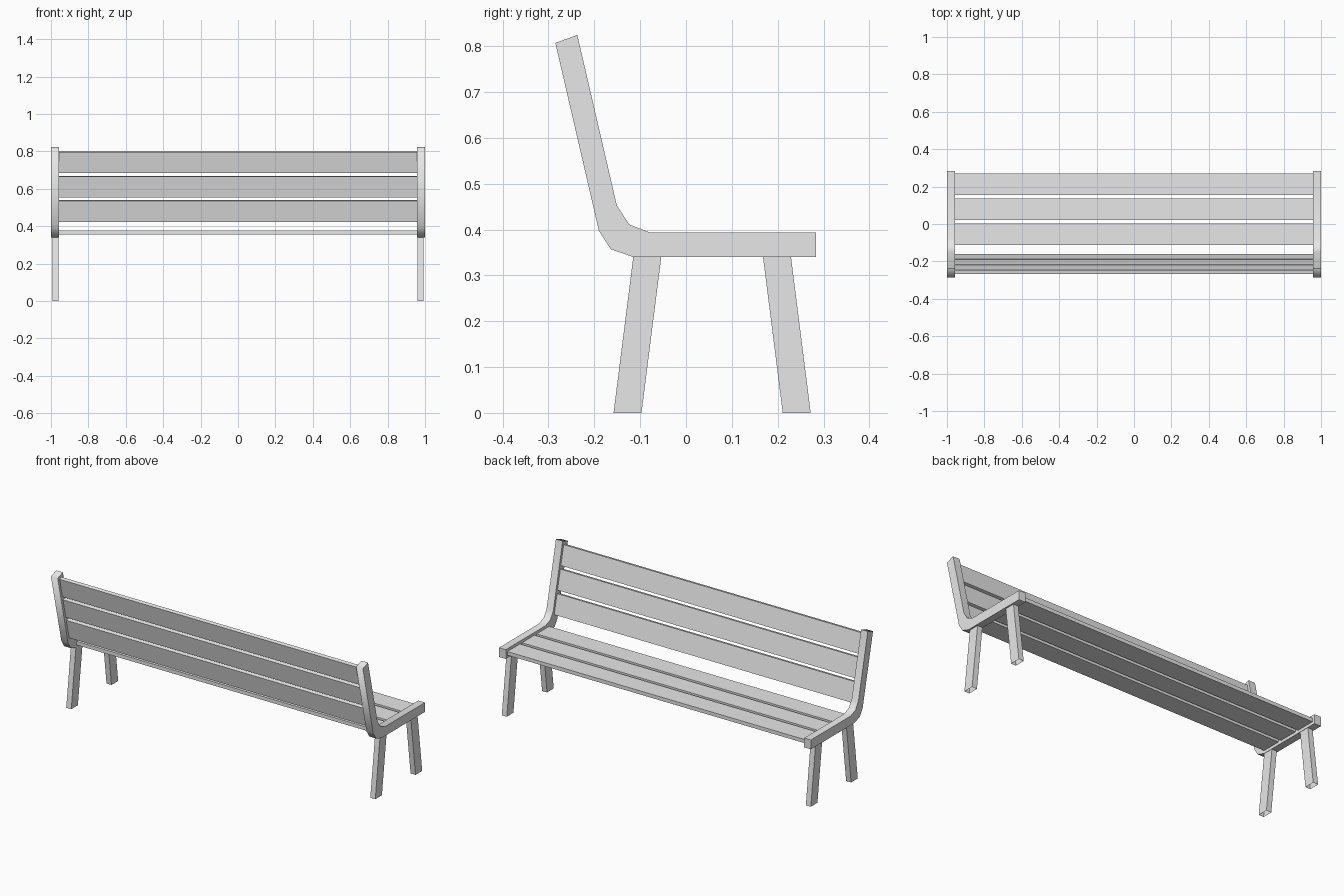
import bpy, bmesh, math
from mathutils import Matrix, Vector

cube = bpy.data.objects.get("Cube")
if cube:
    bpy.data.objects.remove(cube, do_unlink=True)

grey = bpy.data.materials.new("light_grey")
grey.use_nodes = True
grey.diffuse_color = (0.8, 0.8, 0.8, 1)
grey.node_tree.nodes["Principled BSDF"].inputs["Base Color"].default_value = (0.8, 0.8, 0.8, 1)


def finish(name, bm):
    bmesh.ops.recalc_face_normals(bm, faces=bm.faces)
    mesh = bpy.data.meshes.new(name)
    bm.to_mesh(mesh)
    bm.free()
    mesh.materials.append(grey)
    obj = bpy.data.objects.new(name, mesh)
    bpy.context.collection.objects.link(obj)
    return obj


def extrude_profile(name, points, x0, x1, open_bottom=False):
    """Extrude a (y, z) outline along x."""
    bm = bmesh.new()
    face = bm.faces.new([bm.verts.new((x0, y, z)) for y, z in points])
    result = bmesh.ops.extrude_face_region(bm, geom=[face])
    moved = [g for g in result["geom"] if isinstance(g, bmesh.types.BMVert)]
    bmesh.ops.translate(bm, verts=moved, vec=(x1 - x0, 0, 0))
    bmesh.ops.recalc_face_normals(bm, faces=bm.faces)
    if open_bottom:
        ends = [f for f in bm.faces if all(v.co.z < 0.001 for v in f.verts)]
        bmesh.ops.delete(bm, geom=ends, context="FACES_ONLY")
    return finish(name, bm)


def slat(name, y, z, tilt):
    """Long board centred at (y, z), turned about x."""
    bm = bmesh.new()
    bmesh.ops.create_cube(bm, size=1)
    place = (Matrix.Translation(Vector((0, y, z))) @ Matrix.Rotation(tilt, 4, "X")
             @ Matrix.Diagonal((1.916, 0.115, 0.021, 1)))
    bmesh.ops.transform(bm, matrix=place, verts=bm.verts)
    return finish(name, bm)


# Bent side frame: backrest post, rounded corner and seat rail
frame = [(-0.285, 0.807), (-0.237, 0.824), (-0.151, 0.453), (-0.124, 0.411),
         (-0.08, 0.394), (0.284, 0.394), (0.284, 0.34), (-0.115, 0.34),
         (-0.164, 0.357), (-0.19, 0.397)]

for side, s in (("left", 1), ("right", -1)):
    obj = extrude_profile(side + "_side_frame", frame, s * 0.957, s * 1.0)
    bpy.ops.object.select_all(action="DESELECT")
    obj.select_set(True)
    bpy.context.view_layer.objects.active = obj
    bpy.ops.object.shade_smooth_by_angle(angle=math.radians(87))

    # Splayed hollow legs
    for part, top, foot in (("front_leg", 0.168, 0.211), ("back_leg", -0.115, -0.158)):
        outline = [(top, 0.34), (top + 0.061, 0.34), (foot + 0.061, 0), (foot, 0)]
        extrude_profile(f"{side}_{part}", outline, s * 0.959, s * 0.991, True)

# Seat and backrest boards
lean = math.radians(90 + 13.1)
for i in range(3):
    step = i * 0.134
    slat(f"seat_slat_{i + 1}", 0.212 - step, 0.367, 0)
    slat(f"back_slat_{i + 1}", -0.183 + step * math.cos(lean),
         0.481 + step * math.sin(lean), lean)
